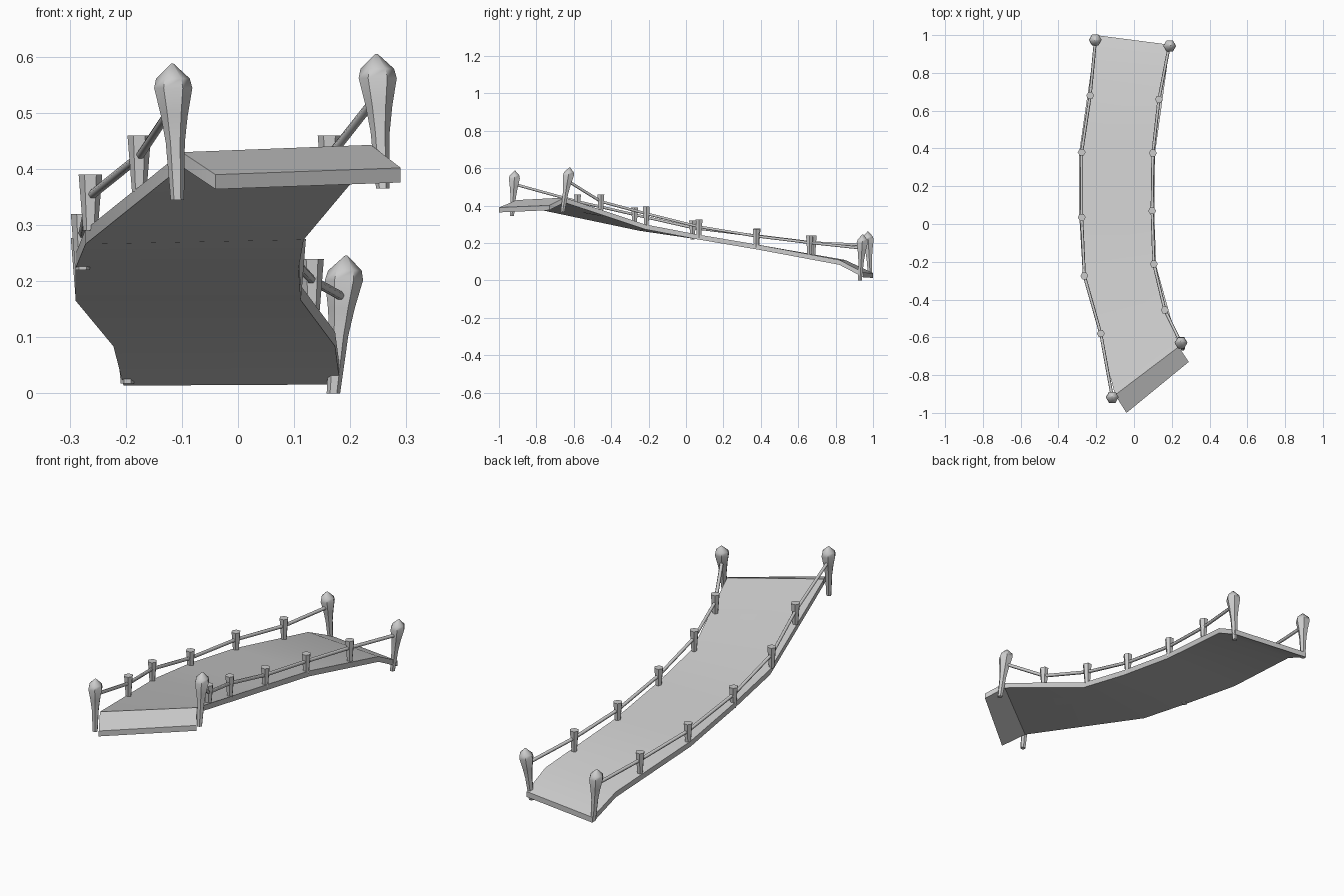
import bpy, bmesh, math
from mathutils import Vector

cube = bpy.data.objects.get("Cube")
if cube:
    bpy.data.objects.remove(cube)

grey = bpy.data.materials.new("plain_grey")
grey.use_nodes = True
grey.diffuse_color = (0.6, 0.6, 0.6, 1)
grey.node_tree.nodes["Principled BSDF"].inputs["Base Color"].default_value = (0.6, 0.6, 0.6, 1)


def loft(name, rings, angle=30):
    """Skin a list of equal point rings and cap both ends."""
    bm = bmesh.new()
    loops = [[bm.verts.new(p) for p in ring] for ring in rings]
    for a, b in zip(loops, loops[1:]):
        for i in range(len(a)):
            j = (i + 1) % len(a)
            bm.faces.new((a[i], a[j], b[j], b[i]))
    bm.faces.new(loops[0])
    bm.faces.new(loops[-1])
    bmesh.ops.recalc_face_normals(bm, faces=bm.faces)
    mesh = bpy.data.meshes.new(name)
    bm.to_mesh(mesh)
    bm.free()
    mesh.materials.append(grey)
    mesh.shade_smooth()
    mesh.set_sharp_from_angle(angle=math.radians(angle))
    obj = bpy.data.objects.new(name, mesh)
    bpy.context.collection.objects.link(obj)
    return obj


def circle(centre, radius, direction=(0, 0, 1), sides=6):
    turn = Vector(direction).to_track_quat('Z', 'Y')
    return [Vector(centre) + turn @ Vector((radius * math.cos(t), radius * math.sin(t), 0))
            for t in (2 * math.pi * i / sides for i in range(sides))]


# Deck: right and left top edge at each station, front to back
stations = [
    ((-0.04, -1.00, 0.390), (0.29, -0.73, 0.402)),
    ((-0.10, -0.905, 0.430), (0.237, -0.65, 0.443)),
    ((-0.272, -0.25, 0.292), (0.117, -0.22, 0.300)),
    ((-0.29, 0.05, 0.248), (0.108, 0.05, 0.248)),
    ((-0.29, 0.38, 0.192), (0.112, 0.38, 0.192)),
    ((-0.222, 0.85, 0.110), (0.173, 0.82, 0.110)),
    ((-0.204, 1.00, 0.040), (0.182, 0.95, 0.042)),
]
down = Vector((0, 0, -0.026))
loft("deck", [[Vector(r), Vector(l), Vector(l) + down, Vector(r) + down]
              for r, l in stations])

# End posts: (share of height, radius) from the foot to the pointed head
PROFILE = [(0, 0.012), (0.42, 0.017), (0.62, 0.024), (0.82, 0.034),
           (0.89, 0.030), (1, 0.002)]


def end_post(name, foot, top):
    foot, top = Vector(foot), Vector(top)
    loft(name, [circle(foot.lerp(top, t), r) for t, r in PROFILE], 50)
    return foot.lerp(top, 0.7)


def small_post(name, top):
    top = Vector(top)
    loft(name, [circle(top - Vector((0, 0, 0.1)), 0.013), circle(top, 0.021)], 50)
    return top - Vector((0, 0, 0.038))


# Railings: front post, small post tops, back post
sides = {
    "right": (((-0.108, -0.93, 0.345), (-0.117, -0.915, 0.588)),
              [(-0.176, -0.58, 0.46), (-0.263, -0.275, 0.39), (-0.277, 0.035, 0.32),
               (-0.277, 0.38, 0.277), (-0.232, 0.68, 0.24)],
              ((-0.197, 0.985, 0.018), (-0.207, 0.972, 0.262))),
    "left": (((0.258, -0.66, 0.365), (0.247, -0.622, 0.605)),
             [(0.163, -0.455, 0.46), (0.105, -0.212, 0.395), (0.096, 0.07, 0.325),
              (0.1, 0.375, 0.275), (0.132, 0.66, 0.24)],
             ((0.170, 0.93, 0.0), (0.193, 0.945, 0.246))),
}
for side, (front, tops, back) in sides.items():
    joints = [end_post(f"front_post_{side}", *front)]
    joints += [small_post(f"small_post_{side}_{i + 1}", t) for i, t in enumerate(tops)]
    joints.append(end_post(f"back_post_{side}", *back))
    for i, (a, b) in enumerate(zip(joints, joints[1:])):
        loft(f"rail_{side}_{i + 1}", [circle(p, 0.008, b - a) for p in (a, b)], 65)
